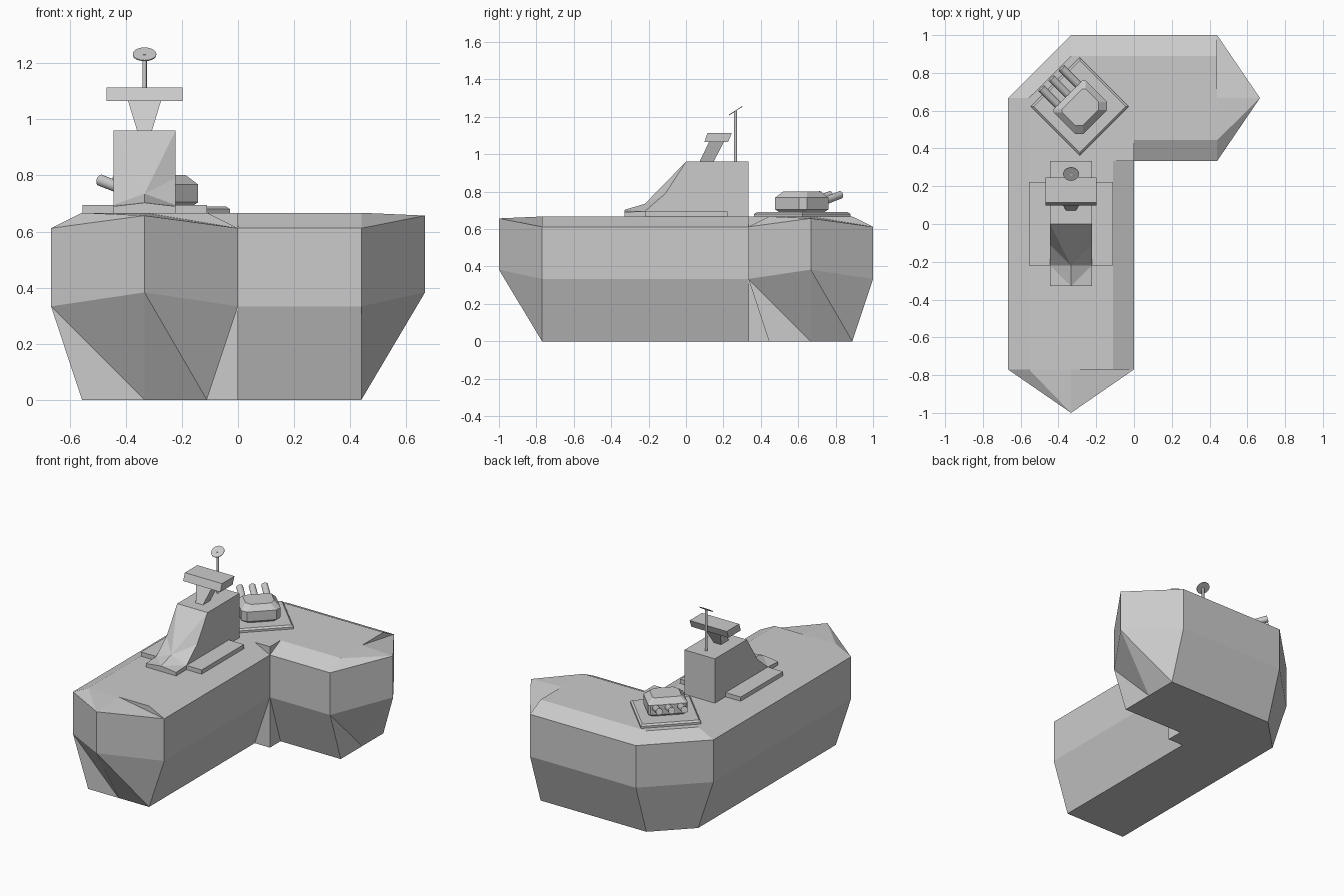
import bpy, bmesh, math
from mathutils import Matrix, Vector

if "Cube" in bpy.data.objects:
    bpy.data.objects.remove(bpy.data.objects["Cube"])


def finish(name, bm, matrix=None):
    """Weld, orient and link a bmesh as a named object."""
    bmesh.ops.remove_doubles(bm, verts=bm.verts, dist=1e-5)
    bmesh.ops.recalc_face_normals(bm, faces=bm.faces)
    mesh = bpy.data.meshes.new(name)
    bm.to_mesh(mesh)
    bm.free()
    ob = bpy.data.objects.new(name, mesh)
    bpy.context.collection.objects.link(ob)
    if matrix is not None:
        ob.matrix_world = matrix
    return ob


def loft(name, rings, flips=None, matrix=None):
    """Skin closed rings; flips chooses the diagonal of each band's quads."""
    bm = bmesh.new()
    n = len(rings[0])
    vs = [[bm.verts.new(p) for p in ring] for ring in rings]
    for k in range(len(rings) - 1):
        lo, hi = vs[k], vs[k + 1]
        for i in range(n):
            j = (i + 1) % n
            if not flips:
                bm.faces.new((lo[i], lo[j], hi[j], hi[i]))
                continue
            tris = ((lo[i], lo[j], hi[i]), (lo[j], hi[j], hi[i]))
            for t in tris:
                if len({tuple(v.co) for v in t}) == 3:
                    bm.faces.new(t)
    bm.faces.new(vs[0][::-1])
    bm.faces.new(vs[-1])
    return finish(name, bm, matrix)


def rect(x0, x1, y0, y1, z):
    return [(x0, y0, z), (x1, y0, z), (x1, y1, z), (x0, y1, z)]


def cylinder(name, a, b, r, sides, matrix=Matrix()):
    a, b = Vector(a), Vector(b)
    bm = bmesh.new()
    bmesh.ops.create_cone(bm, cap_ends=True, segments=sides, radius1=r, radius2=r,
                          depth=(b - a).length)
    rot = (b - a).to_track_quat('Z', 'Y').to_matrix().to_4x4()
    ob = finish(name, bm, matrix @ Matrix.Translation((a + b) / 2) @ rot)
    for p in ob.data.polygons:
        p.use_smooth = len(p.vertices) == 4
    ob.data.set_sharp_from_angle(angle=math.radians(40))
    return ob


# L-shaped hull: inset outline for keel and deck, wide outline for the sides
T = 1 / 3
inner = [(-.556, -.77), (-T, -.77), (-.111, -.77), (-.111, T), (0, T), (0, .444),
         (.44, .444), (.44, .667), (.44, .889), (-T, .889), (-.556, .667)]
outer = [(-.667, -.77), (-T, -1), (0, -.77), (0, T), (0, T), (0, T),
         (.44, T), (.667, .667), (.44, 1), (-T, 1), (-.667, .667)]
tips = (1, 7)
keel = [(x, y, 0) for x, y in inner]
low = [(x, y, .383 if i in tips else T) for i, (x, y) in enumerate(outer)]
high = [(x, y, .657 if i in tips else .612) for i, (x, y) in enumerate(outer)]
deck = [(x, y, .667) for x, y in inner]
loft("hull", [keel, low, high, deck], flips=True)

# Superstructure: mirrored side walls with a faceted prow
CX = -T
side = [(.333, .66), (.333, .96), (0, .96), (-.11, .79), (-.22, .695),
        (-.328, .69), (-.328, .66)]
bm = bmesh.new()
L = [bm.verts.new((CX - .111, y, z)) for y, z in side]
R = [bm.verts.new((CX + .111, y, z)) for y, z in side]
peak = bm.verts.new((CX, -.22, .735))
nose = bm.verts.new((CX, -.328, .703))
for S in (L, R):
    bm.faces.new(S)
    for tri in ((S[2], S[3], peak), (S[3], S[4], peak), (S[4], nose, peak),
                (S[4], S[5], nose)):
        bm.faces.new(tri)
bm.faces.new((L[2], R[2], peak))
bm.faces.new((L[5], nose, R[5], R[6], L[6]))
for i in (0, 1, 6):
    j = (i + 1) % 7
    bm.faces.new((L[i], L[j], R[j], R[i]))
finish("superstructure", bm)

# Side platform, leaning stem and bridge
loft("side_platform", [rect(CX - .222, CX + .222, -.22, .222, z) for z in (.66, .695)])
loft("bridge_stem", [rect(CX - .025, CX + .025, .07, .145, .955),
                     rect(CX - .06, CX + .06, .125, .205, 1.07)])
loft("bridge", [rect(CX - .136, CX + .136, .098, .225, 1.065),
                rect(CX - .136, CX + .136, .115, .245, 1.114)])

# Radar mast and tilted dish
cylinder("radar_mast", (CX, .265, .95), (CX, .265, 1.232), .008, 12)
tilt = Vector((0, -math.sin(math.radians(33)), math.cos(math.radians(33))))
dish = Vector((CX, .265, 1.232))
cylinder("radar_dish", dish - tilt * .002, dish + tilt * .002, .042, 20)

# Gun turret, turned 45 degrees towards the clipped hull corner
turn = Matrix.Translation((-.287, .622, 0)) @ Matrix.Rotation(math.radians(45), 4, 'Z')
loft("turret_plate", [rect(-h, h, -h, h, z) for h, z in
                      ((.183, .66), (.183, .68), (.172, .69))], matrix=turn)


def turret_ring(z, inset):
    w, f, b, c = .12 - inset, .088 - inset, -.115 + inset, .03
    half = [(w - c, b), (w, b + c), (w, f - .012), (w - .012, f)]
    return [(x, y, z) for x, y in half] + [(-x, y, z) for x, y in reversed(half)]


loft("turret_body", [turret_ring(z, d) for z, d in
                     ((.685, .02), (.705, 0), (.768, 0), (.802, .032))], matrix=turn)
for i in (-1, 0, 1):
    cylinder(f"gun_barrel_{i + 2}", (i * .076, .05, .738), (i * .076, .212, .783),
             .021, 12, turn)
